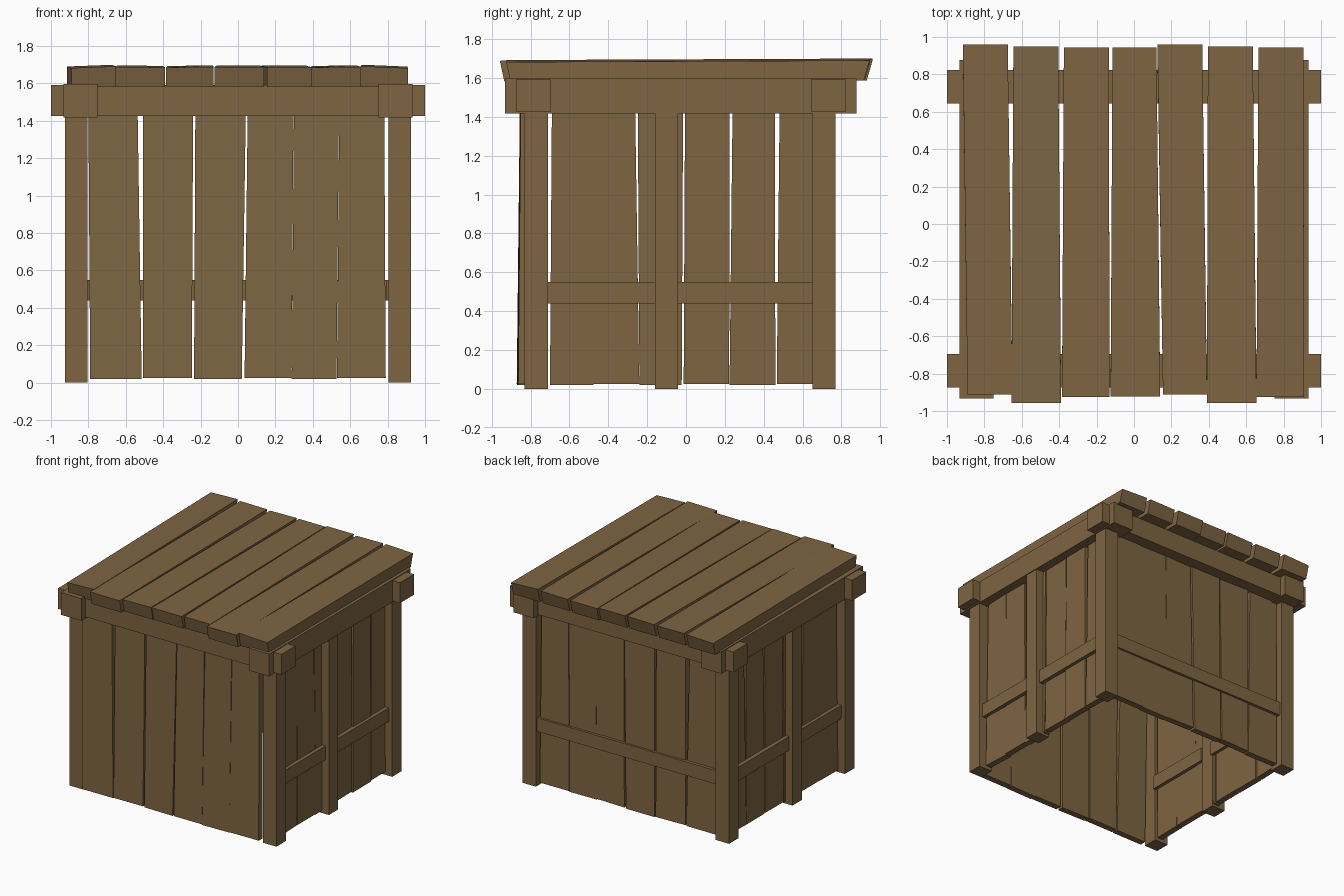
import bpy
import random
from mathutils import Vector

if "Cube" in bpy.data.objects:
    bpy.data.objects.remove(bpy.data.objects["Cube"])

random.seed(4)
wood = bpy.data.materials.new("wood")
wood.diffuse_color = (0.21, 0.13, 0.055, 1)
wood.use_nodes = True
wood.node_tree.nodes["Principled BSDF"].inputs["Base Color"].default_value = wood.diffuse_color


def hexa(name, low, high):
    """Solid between two four-sided loops."""
    me = bpy.data.meshes.new(name)
    faces = [(3, 2, 1, 0), (4, 5, 6, 7)]
    faces += [(i, (i + 1) % 4, (i + 1) % 4 + 4, i + 4) for i in range(4)]
    verts = [Vector(v) for v in low + high]
    a, b, c = verts[1] - verts[0], verts[3] - verts[0], verts[4] - verts[0]
    if a.cross(b).dot(c) < 0:  # keep normals outward
        faces = [f[::-1] for f in faces]
    me.from_pydata(verts, [], faces)
    me.materials.append(wood)
    ob = bpy.data.objects.new(name, me)
    bpy.context.collection.objects.link(ob)
    return ob


def box(name, x, y, z):
    loop = [(x[0], y[0]), (x[1], y[0]), (x[1], y[1]), (x[0], y[1])]
    return hexa(name, [(*p, z[0]) for p in loop], [(*p, z[1]) for p in loop])


def wall(name, planks, place, bottom, top):
    """Upright planks: edges at bottom and top; bottom/top give (outer, inner) depth."""
    for i, (b0, b1, t0, t1) in enumerate(planks):
        j = random.uniform(-0.006, 0.006)
        k = random.uniform(-0.006, 0.006)
        z0 = 0.02 + 0.005 * (i % 2)
        low = [place(u, d, z0) for u, d in ((b0, bottom[0] + j), (b1, bottom[0] + k),
                                            (b1, bottom[1] + k), (b0, bottom[1] + j))]
        high = [place(u, d, 1.47) for u, d in ((t0, top[0] + k), (t1, top[0] + j),
                                               (t1, top[1] + j), (t0, top[1] + k))]
        hexa(f"{name}_plank_{i + 1}", low, high)


# Corner posts, middle posts and side rails
for s, side in ((-1, "left"), (1, "right")):
    px = sorted((s * 0.805, s * 0.925))
    for label, y in (("front", -0.83), ("middle", -0.16), ("back", 0.65)):
        box(f"{side}_{label}_post", px, (y, y + 0.12), (0, 1.5))
    rx = sorted((s * 0.79, s * 0.895))
    box(f"{side}_front_rail", rx, (-0.715, -0.155), (0.44, 0.55))
    box(f"{side}_back_rail", rx, (-0.045, 0.655), (0.44, 0.55))
    # Top beams running front to back
    box(f"{side}_top_beam", sorted((s * 0.75, s * 0.932)), (-0.932, 0.877), (1.418, 1.598))

# Back rail and top beams running side to side
box("back_rail", (-0.81, 0.81), (0.665, 0.752), (0.44, 0.55))
box("front_top_beam", (-1, 1), (-0.875, -0.695), (1.427, 1.592))
box("back_top_beam", (-1, 1), (0.643, 0.823), (1.427, 1.592))

# Wall planks
wide = [(-0.79, -0.515, -0.80, -0.537), (-0.508, -0.247, -0.508, -0.24),
        (-0.235, 0.02, -0.228, 0.042), (0.035, 0.287, 0.052, 0.297),
        (0.287, 0.527, 0.299, 0.54), (0.529, 0.79, 0.541, 0.782)]
deep = [(-0.70, -0.475, -0.69, -0.47), (-0.478, -0.24, -0.472, -0.262),
        (-0.24, -0.022, -0.248, -0.015), (-0.012, 0.222, -0.005, 0.225),
        (0.224, 0.46, 0.24, 0.457), (0.467, 0.67, 0.482, 0.67)]
wall("front", wide, lambda u, d, z: (u, -d, z), (0.866, 0.815), (0.85, 0.80))
wall("back", wide, lambda u, d, z: (u, d, z), (0.735, 0.685), (0.725, 0.675))
wall("right", deep, lambda u, d, z: (d, u, z), (0.865, 0.815), (0.86, 0.81))
wall("left", deep, lambda u, d, z: (-d, u, z), (0.865, 0.815), (0.86, 0.81))

# Roof planks: front edges, back edges, front y, back y
roof = [(-0.89, -0.65, -0.915, -0.675, -0.912, 0.96),
        (-0.655, -0.39, -0.645, -0.405, -0.957, 0.95),
        (-0.385, -0.13, -0.375, -0.135, -0.925, 0.945),
        (-0.125, 0.14, -0.115, 0.12, -0.922, 0.945),
        (0.155, 0.39, 0.125, 0.365, -0.912, 0.96),
        (0.39, 0.655, 0.395, 0.635, -0.957, 0.95),
        (0.655, 0.91, 0.665, 0.905, -0.925, 0.945)]
for i, (f0, f1, b0, b1, y0, y1) in enumerate(roof):
    t = random.uniform(-0.005, 0.005)
    hexa(f"roof_plank_{i + 1}",
         [(f0, y0 + 0.022, 1.582), (f1, y0 + 0.022, 1.582),
          (b1, y1 - 0.03, 1.587), (b0, y1 - 0.03, 1.587)],
         [(f0, y0, 1.687 + t), (f1, y0, 1.687 - t),
          (b1, y1, 1.695 - t), (b0, y1, 1.695 + t)])
